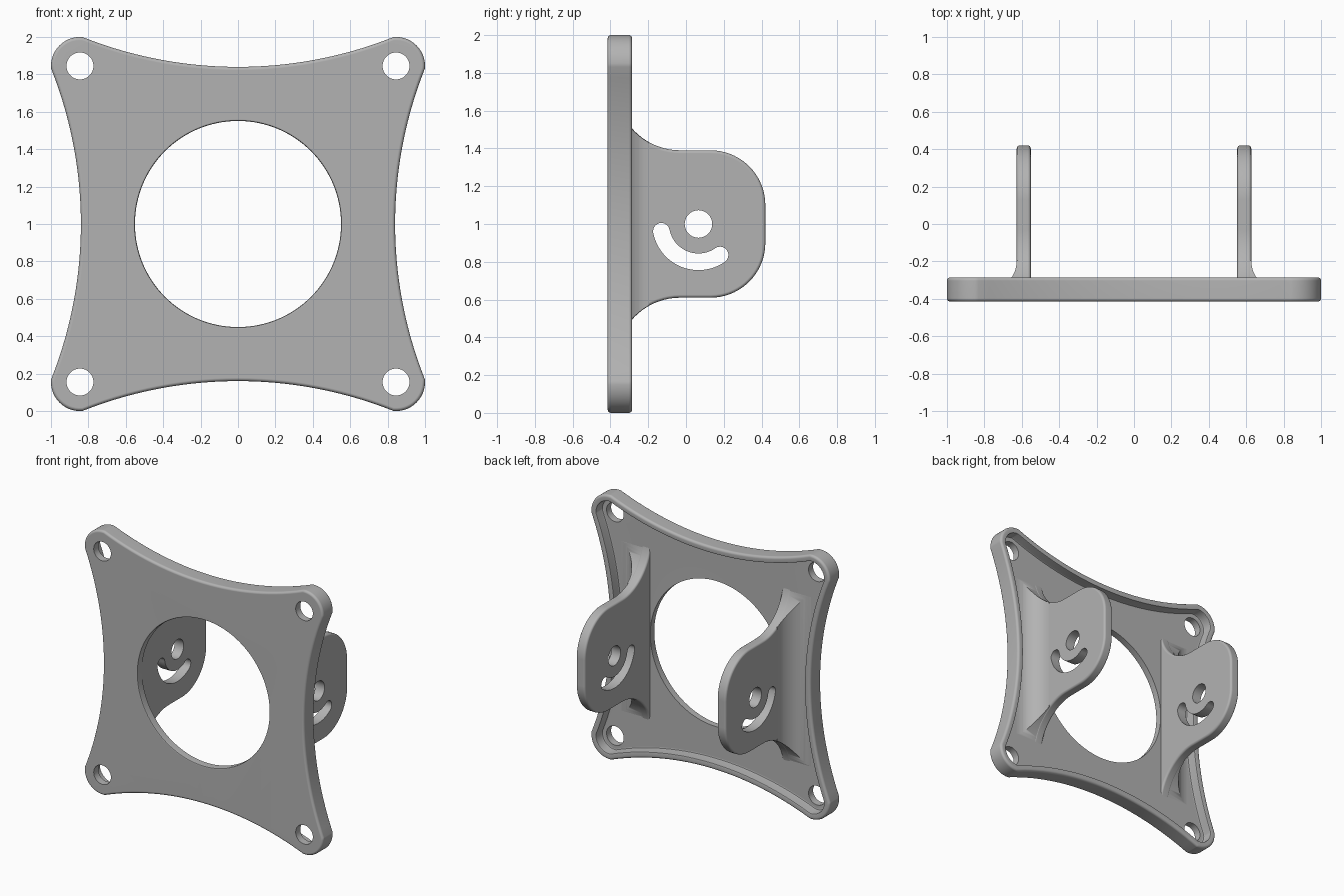
import bpy, bmesh
from math import sin, cos, pi, radians, hypot, atan2

cube = bpy.data.objects.get("Cube")
if cube:
    bpy.data.objects.remove(cube)

grey = bpy.data.materials.new("plain grey")
grey.use_nodes = True
grey.diffuse_color = (0.45, 0.45, 0.45, 1)
grey.node_tree.nodes["Principled BSDF"].inputs["Base Color"].default_value = grey.diffuse_color

FRONT, FLOOR, RIM = -0.415, -0.36, -0.285
INNER, OUTER = 0.552, 0.627      # ear faces, measured from the centre plane
HOLE_Y = 0.066


def arc(cx, cy, r, start, end, n):
    """Points on a circular arc, angles in degrees."""
    angles = [radians(start + (end - start) * i / n) for i in range(n + 1)]
    return [(cx + r * cos(a), cy + r * sin(a)) for a in angles]


def loft(name, rings):
    """Closed solid through equal rings, capped at both ends."""
    bm = bmesh.new()
    rows = [[bm.verts.new(p) for p in ring] for ring in rings]
    n = len(rows[0])
    for a, b in zip(rows, rows[1:]):
        for i in range(n):
            j = (i + 1) % n
            bm.faces.new((a[i], a[j], b[j], b[i]))
    bm.faces.new(rows[0])
    bm.faces.new(rows[-1])
    bmesh.ops.recalc_face_normals(bm, faces=bm.faces)
    mesh = bpy.data.meshes.new(name)
    bm.to_mesh(mesh)
    bm.free()
    mesh.materials.append(grey)
    obj = bpy.data.objects.new(name, mesh)
    bpy.context.collection.objects.link(obj)
    return obj


def along_y(loop, y):
    return [(a, y, b) for a, b in loop]


def along_x(loop, x):
    return [(x, a, b) for a, b in loop]


def activate(obj):
    bpy.ops.object.select_all(action='DESELECT')
    obj.select_set(True)
    bpy.context.view_layer.objects.active = obj


def cut(obj, cutter, operation='DIFFERENCE'):
    activate(obj)
    mod = obj.modifiers.new("cut", 'BOOLEAN')
    mod.operation, mod.solver, mod.object = operation, 'EXACT', cutter
    bpy.ops.object.modifier_apply(modifier=mod.name)


def finish(obj):
    activate(obj)
    bpy.ops.object.shade_smooth_by_angle(angle=radians(35))
    mod = obj.modifiers.new("flat face shading", 'WEIGHTED_NORMAL')
    mod.keep_sharp = True


def outline(d):
    """Plate outline with bowed-in sides and round corners, inset by d."""
    c, r = 0.845, 0.155 - d
    quarter = arc(c, c, r, -5, 95, 14)
    # bowed top side, running from the right corner to the left one
    half, end = quarter[-1]
    sag = end - (0.84 - d)
    big = (half * half + sag * sag) / (2 * sag)
    centre = 0.84 - d + big
    swing = atan2(half, hypot(big, 0) - sag) * 180 / pi
    quarter += arc(0, centre, big, -90 + swing, -90 - swing, 28)[1:-1]
    pts = []
    for k in range(4):
        s, t = round(sin(k * pi / 2)), round(cos(k * pi / 2))
        pts += [(x * t - z * s, 1 + x * s + z * t) for x, z in quarter]
    return pts


def ear_profile(d):
    """Ear side shape with wide flares at its root, inset by d."""
    top = [(-0.40, 1.73)] + arc(-0.03, 1.73, 0.34 + d, 180, 270, 18)
    top += arc(0.13, 1.10, 0.29 - d, 90, 0, 18)
    return top + [(y, 2 - z) for y, z in reversed(top)]


def rounded(r, steps=4):
    """Inset and depth pairs of a rounded edge, from the face outwards."""
    angles = [pi / 2 * k / steps for k in range(steps + 1)]
    return [(r * (1 - sin(a)), r * (1 - cos(a))) for a in angles]


# Mounting plate: rounded slab with a raised rim around the back
edge = rounded(0.018)
steps = [(d, FRONT + h) for d, h in edge]
steps += [(d, RIM - h) for d, h in reversed(edge)]
steps += [(0.040, RIM), (0.045, RIM - 0.003), (0.047, RIM - 0.008),
          (0.047, FLOOR + 0.014), (0.051, FLOOR + 0.004), (0.061, FLOOR)]
plate = loft("mounting_plate", [along_y(outline(d), y) for d, y in steps])

# Large centre opening with a softened front edge
widths = [(0.020, FRONT - 0.01)] + [(0.010 - d, FRONT + h) for d, h in
                                   [(0, 0), (0.007, 0.003), (0.010, 0.010)]] + [(0, 0)]
cutters = [loft("centre_cutter", [along_y(arc(0, 1, 0.551 + w, 0, 357, 119), y)
                                  for w, y in widths])]
# Screw holes
for x in (-0.845, 0.845):
    for z in (0.155, 1.845):
        hole = arc(x, z, 0.072, 0, 350, 35)
        cutters.append(loft("screw_cutter", [along_y(hole, y) for y in (-0.6, 0)]))
for c in cutters:
    cut(plate, c)
finish(plate)

# Pivot hole and curved slot, cut through both ears
pivot = arc(HOLE_Y, 1, 0.073, 0, 350, 35)
first, last, mid, half = 191, 305, 0.20, 0.044
cap = [radians(a) for a in (first, last)]
slot = arc(HOLE_Y, 1, mid + half, first, last, 24)
slot += arc(HOLE_Y + mid * cos(cap[1]), 1 + mid * sin(cap[1]), half, last, last + 180, 10)[1:-1]
slot += arc(HOLE_Y, 1, mid - half, last, first, 24)
slot += arc(HOLE_Y + mid * cos(cap[0]), 1 + mid * sin(cap[0]), half, first + 180, first + 360, 10)[1:-1]
ear_cutters = [loft("ear_cutter", [along_x(loop, x) for x in (-1, 1)]) for loop in (pivot, slot)]

for side, s in (("left", 1), ("right", -1)):
    # Ear plate with rounded edges
    edge = rounded(0.016)
    steps = [(d, INNER + h) for d, h in edge]
    steps += [(d, OUTER - h) for d, h in reversed(edge)]
    ear = loft(side + "_ear", [along_x(ear_profile(d), s * x) for d, x in steps])
    for c in ear_cutters:
        cut(ear, c)
    finish(ear)

    # Broad fillet joining the outside of the ear to the plate
    r = 0.165
    section = [(0.60, -0.40), (0.60, FLOOR + r)]
    section += arc(OUTER + r, FLOOR + r, r, 180, 270, 14) + [(OUTER + r, -0.40)]
    fillet = loft(side + "_ear_fillet", [[(s * x, y, z) for x, y in section] for z in (0.2, 1.8)])
    limit = loft("fillet_limit", [along_x(ear_profile(0.002), s * x) for x in (0.5, 0.9)])
    cut(fillet, limit, 'INTERSECT')
    cutters.append(limit)
    finish(fillet)

for c in cutters + ear_cutters:
    bpy.data.objects.remove(c)
